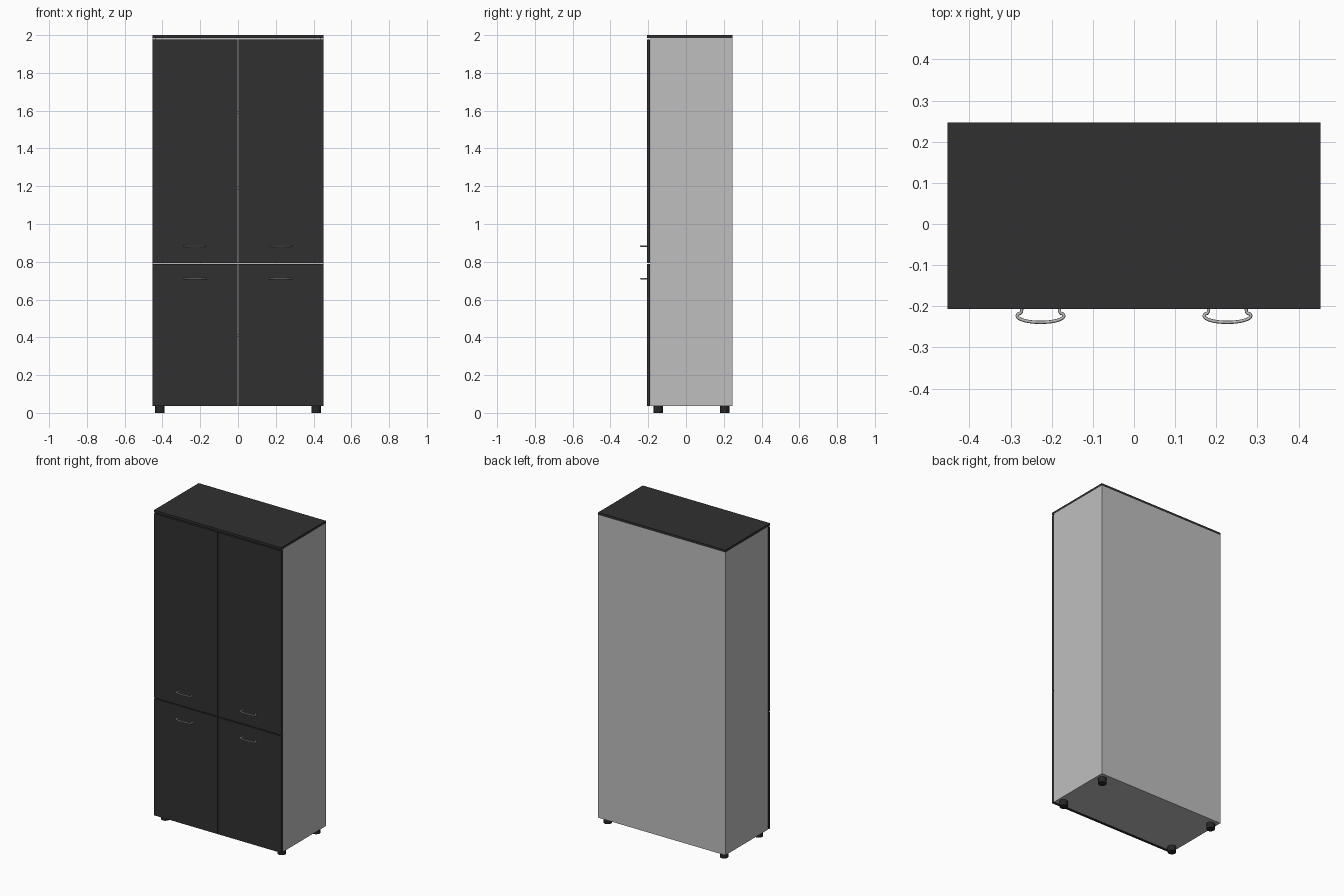
import bpy, math

if "Cube" in bpy.data.objects:
    bpy.data.objects.remove(bpy.data.objects["Cube"])


def material(name, rgb):
    m = bpy.data.materials.new(name)
    m.diffuse_color = (*rgb, 1)
    m.use_nodes = True
    m.node_tree.nodes["Principled BSDF"].inputs["Base Color"].default_value = m.diffuse_color
    return m


BLACK = material("charcoal", (0.03, 0.03, 0.03))
GREY = material("light grey", (0.52, 0.52, 0.52))
METAL = material("handle metal", (0.50, 0.48, 0.48))
FOOT = material("foot black", (0.02, 0.02, 0.02))


def box(name, x, y, z, mat):
    """Box from (min, max) ranges on each axis."""
    bpy.ops.mesh.primitive_cube_add(size=1, location=[sum(r) / 2 for r in (x, y, z)])
    o = bpy.context.object
    o.name = name
    o.scale = [r[1] - r[0] for r in (x, y, z)]
    bpy.ops.object.transform_apply(location=False, rotation=False, scale=True)
    o.data.materials.append(mat)
    return o


W, FRONT, BACK = 0.453, -0.207, 0.247
BODY, T = -0.188, 0.016
BASE, TOP = 0.036, 1.985

# Carcass
box("top_panel", (-W, W), (FRONT, BACK), (TOP, 2.0), BLACK)
box("back_panel", (-W + T, W - T), (BACK - T, BACK), (BASE, TOP), GREY)
box("bottom_panel", (-W + T, W - T), (BODY, BACK - T), (BASE, BASE + T), GREY)
for z in (0.41, 0.79, 1.19, 1.59):
    box("shelf", (-W + T, W - T), (BODY, BACK - T), (z - T / 2, z + T / 2), GREY)


def handle(name, cx, z):
    """Bow handle: short feet, outward curl, then a shallow arc."""
    half = [(0.046, FRONT + 0.002), (0.046, -0.213), (0.049, -0.217), (0.055, -0.219), (0.057, -0.223)]
    arc = [(0.057 * math.cos(a), -0.223 - 0.016 * math.sin(a))
           for a in (math.pi * i / 16 for i in range(1, 16))]
    pts = half + arc + [(-x, y) for x, y in reversed(half)]
    cu = bpy.data.curves.new(name, 'CURVE')
    cu.dimensions = '3D'
    cu.bevel_depth = 0.004
    cu.bevel_resolution = 2
    cu.use_fill_caps = True
    sp = cu.splines.new('POLY')
    sp.points.add(len(pts) - 1)
    for p, (x, y) in zip(sp.points, pts):
        p.co = (cx + x, y, z, 1)
    cu.materials.append(METAL)
    o = bpy.data.objects.new(name, cu)
    bpy.context.collection.objects.link(o)


# Sides, doors, handles and feet, left and right
for s, side in ((-1, "left"), (1, "right")):
    box(side + "_side_panel", sorted((s * (W - T), s * W)), (BODY, BACK), (BASE, TOP), GREY)
    dx = sorted((s * 0.0015, s * W))
    box(side + "_upper_door", dx, (FRONT, BODY - 0.003), (0.793, 1.978), BLACK)
    box(side + "_lower_door", dx, (FRONT, BODY - 0.003), (BASE, 0.788), BLACK)
    handle(side + "_upper_handle", s * 0.227, 0.883)
    handle(side + "_lower_handle", s * 0.227, 0.710)
    for y in (-0.148, 0.204):
        bpy.ops.mesh.primitive_cylinder_add(vertices=24, radius=0.025, depth=BASE,
                                            location=(s * 0.414, y, BASE / 2))
        o = bpy.context.object
        o.name = side + "_foot"
        o.data.materials.append(FOOT)
        bpy.ops.object.shade_smooth_by_angle()
